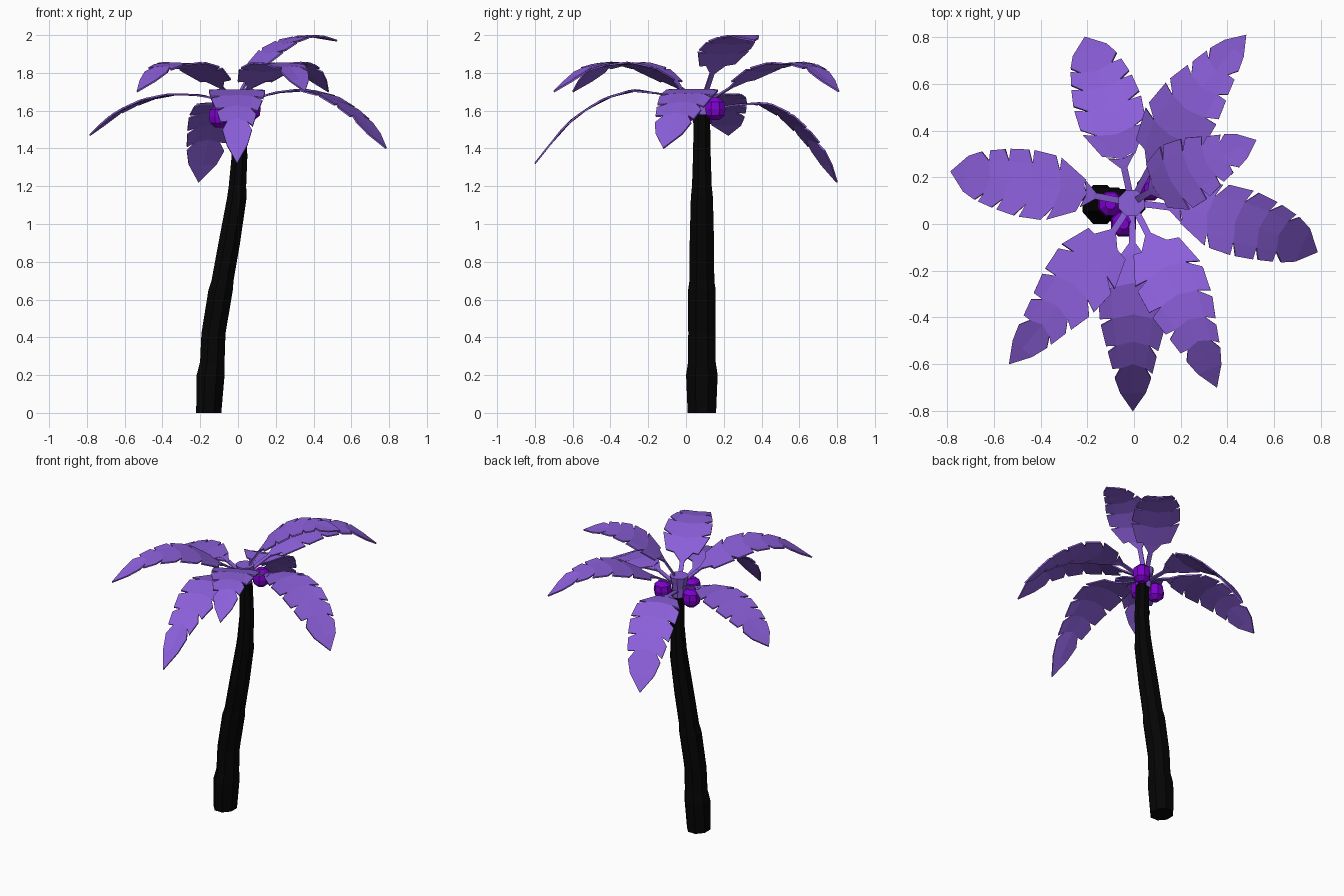
import bpy, bmesh, math
from mathutils import Vector

if "Cube" in bpy.data.objects:
    bpy.data.objects.remove(bpy.data.objects["Cube"])

CX, CY = -0.01, 0.09          # crown centre


def material(name, rgb):
    m = bpy.data.materials.new(name)
    m.diffuse_color = (*rgb, 1)
    m.use_nodes = True
    m.node_tree.nodes["Principled BSDF"].inputs["Base Color"].default_value = m.diffuse_color
    return m


LEAF = material("leaf_purple", (0.26, 0.115, 0.7))
BARK = material("bark_black", (0.0015, 0.0015, 0.0015))
NUT = material("nut_violet", (0.21, 0.0, 0.62))


def add_object(name, bm, mat):
    bmesh.ops.recalc_face_normals(bm, faces=bm.faces)
    me = bpy.data.meshes.new(name)
    bm.to_mesh(me)
    bm.free()
    me.materials.append(mat)
    ob = bpy.data.objects.new(name, me)
    bpy.context.collection.objects.link(ob)
    return ob


def loft(name, rings, mat, sides=8, depth=1.0):
    """Skin horizontal rings given as (x, y, z, radius)."""
    bm = bmesh.new()
    loops = []
    for x, y, z, r in rings:
        loops.append([bm.verts.new((x + r * math.cos(a), y + depth * r * math.sin(a), z))
                      for a in (2 * math.pi * (i + 0.5) / sides for i in range(sides))])
    for lo, hi in zip(loops, loops[1:]):
        for i in range(sides):
            j = (i + 1) % sides
            bm.faces.new((lo[i], lo[j], hi[j], hi[i]))
    bm.faces.new(loops[0])
    bm.faces.new(loops[-1])
    return add_object(name, bm, mat)


def lerp_table(table, s):
    for (a, va), (b, vb) in zip(table, table[1:]):
        if s <= b:
            return va + (vb - va) * (s - a) / (b - a)
    return table[-1][1]


# Trunk: leaning, with a slight swelling at each joint
loft("trunk", [(x, 0.084, z, r) for x, z, r in (
    (-0.155, 0, 0.072), (-0.145, 0.2, 0.08), (-0.136, 0.27, 0.07), (-0.13, 0.42, 0.069),
    (-0.092, 0.65, 0.07), (-0.082, 0.7, 0.063), (-0.048, 0.89, 0.062), (-0.006, 1.14, 0.056),
    (-0.003, 1.2, 0.05), (0.008, 1.36, 0.045), (0.002, 1.58, 0.041))], BARK, depth=1.13)

# Crown cup that holds the stems
loft("crown", [(CX, CY, 1.56, 0.042), (CX, CY, 1.62, 0.045), (CX, CY, 1.7, 0.06)], LEAF)

# Half width of the blade along its length: full and tapering leaves
FULL = ((0, 0.02), (0.2, 0.012), (0.24, 0.05), (0.3, 0.1), (0.38, 0.132), (0.5, 0.15),
        (0.65, 0.142), (0.78, 0.118), (0.88, 0.095), (0.94, 0.06), (1, 0.0))
TAPER = ((0, 0.02), (0.16, 0.015), (0.2, 0.05), (0.27, 0.11), (0.38, 0.148), (0.5, 0.15),
         (0.62, 0.132), (0.74, 0.1), (0.84, 0.078), (0.92, 0.052), (1, 0.0))
CUTS = (0.24, 0.38, 0.53, 0.66, 0.77)
INNER = 0.6                   # notch depth position across the blade


def frond(name, mid, tip, heights, width):
    start, mid, tip = Vector((CX, CY)), Vector(mid), Vector(tip)
    ctrl = 2 * mid - (start + tip) / 2
    table = [(i / 5, h) for i, h in enumerate(heights)]

    def point(s, off):
        p = start * (1 - s) ** 2 + ctrl * 2 * s * (1 - s) + tip * s * s
        d = ((ctrl - start) * (1 - s) + (tip - ctrl) * s).normalized()
        z = sum(lerp_table(table, max(0, min(1, s + e))) for e in (-0.04, 0, 0.04)) / 3
        if s in (0, 1):
            z = lerp_table(table, s)
        return (p.x - d.y * off, p.y + d.x * off, z)

    bm = bmesh.new()

    def face(*pts):
        bm.faces.new([bm.verts.new(point(*p)) for p in pts])

    # stem
    for a, b in ((0, 0.1), (0.1, 0.2), (0.2, CUTS[0])):
        face((a, -0.014), (b, -0.014), (b, 0.014), (a, 0.014))
    for side in (-1, 1):
        # flared base of the blade
        face((0.17, 0), (CUTS[0], 0), (CUTS[0] + 0.02, side * 0.06))
        # lobes with narrow notches between them, staggered left to right
        stag = 0.012 * side
        for i, (a, b) in enumerate(zip(CUTS, CUTS[1:])):
            o0, o1 = a + stag + (0.065 if i else 0.025), b + stag + 0.035
            w0, w1 = lerp_table(width, o0), lerp_table(width, o1)
            i0, i1 = (INNER * lerp_table(width, k + 0.02) for k in (a, b))
            face((a, 0), (b, 0), (b + 0.02, side * i1), (a + 0.02, side * i0))
            face((a + 0.02, side * i0), (b + 0.02, side * i1), (o1, side * w1), (o0, side * w0))
        # pointed end
        e = CUTS[-1]
        i0 = INNER * lerp_table(width, e + 0.02)
        w0, w1 = lerp_table(width, e + 0.07), lerp_table(width, 0.91)
        face((e, 0), (0.91, 0), (0.91, side * w1), (e + 0.07, side * w0), (e + 0.02, side * i0))
        face((0.91, 0), (1, 0), (0.91, side * w1))
    bmesh.ops.remove_doubles(bm, verts=bm.verts, dist=0.0005)
    ob = add_object(name, bm, LEAF)
    mod = ob.modifiers.new("thickness", "SOLIDIFY")
    mod.thickness = 0.009
    mod.offset = 0


# Fronds: plan midpoint, plan tip, heights from stem to tip, outline
HIGH = (1.63, 1.73, 1.82, 1.86, 1.83, 1.70)
FRONDS = {
    "frond_back_left": ((-0.1, 0.47), (-0.21, 0.80), (1.6, 1.63, 1.645, 1.57, 1.43, 1.22), FULL),
    "frond_back_right": ((0.21, 0.47), (0.48, 0.81), HIGH, TAPER),
    "frond_top": ((0.22, 0.22), (0.525, 0.36), (1.65, 1.81, 1.91, 1.975, 2.0, 1.97), TAPER),
    "frond_right": ((0.41, 0.02), (0.785, -0.12), (1.62, 1.69, 1.715, 1.675, 1.57, 1.40), FULL),
    "frond_front_right": ((0.175, -0.28), (0.355, -0.70), HIGH, TAPER),
    "frond_front_left": ((-0.24, -0.24), (-0.535, -0.60), HIGH, TAPER),
    "frond_front": ((-0.005, -0.36), (-0.005, -0.80), (1.62, 1.68, 1.715, 1.66, 1.54, 1.32), TAPER),
    "frond_left": ((-0.41, 0.165), (-0.785, 0.225), (1.62, 1.68, 1.69, 1.66, 1.59, 1.47), FULL),
}
for name, spec in FRONDS.items():
    frond(name, *spec)

# Nuts hanging under the crown
for i, (x, y, z) in enumerate(((-0.1, 0.085, 1.57), (-0.045, 0.0, 1.6), (0.067, 0.155, 1.61))):
    r = 0.058
    loft(f"nut_{i + 1}", [(x, y, z + dz, r * k) for dz, k in (
        (-0.06, 0.4), (-0.035, 0.9), (0.0, 1), (0.035, 0.9), (0.06, 0.4))], NUT)
